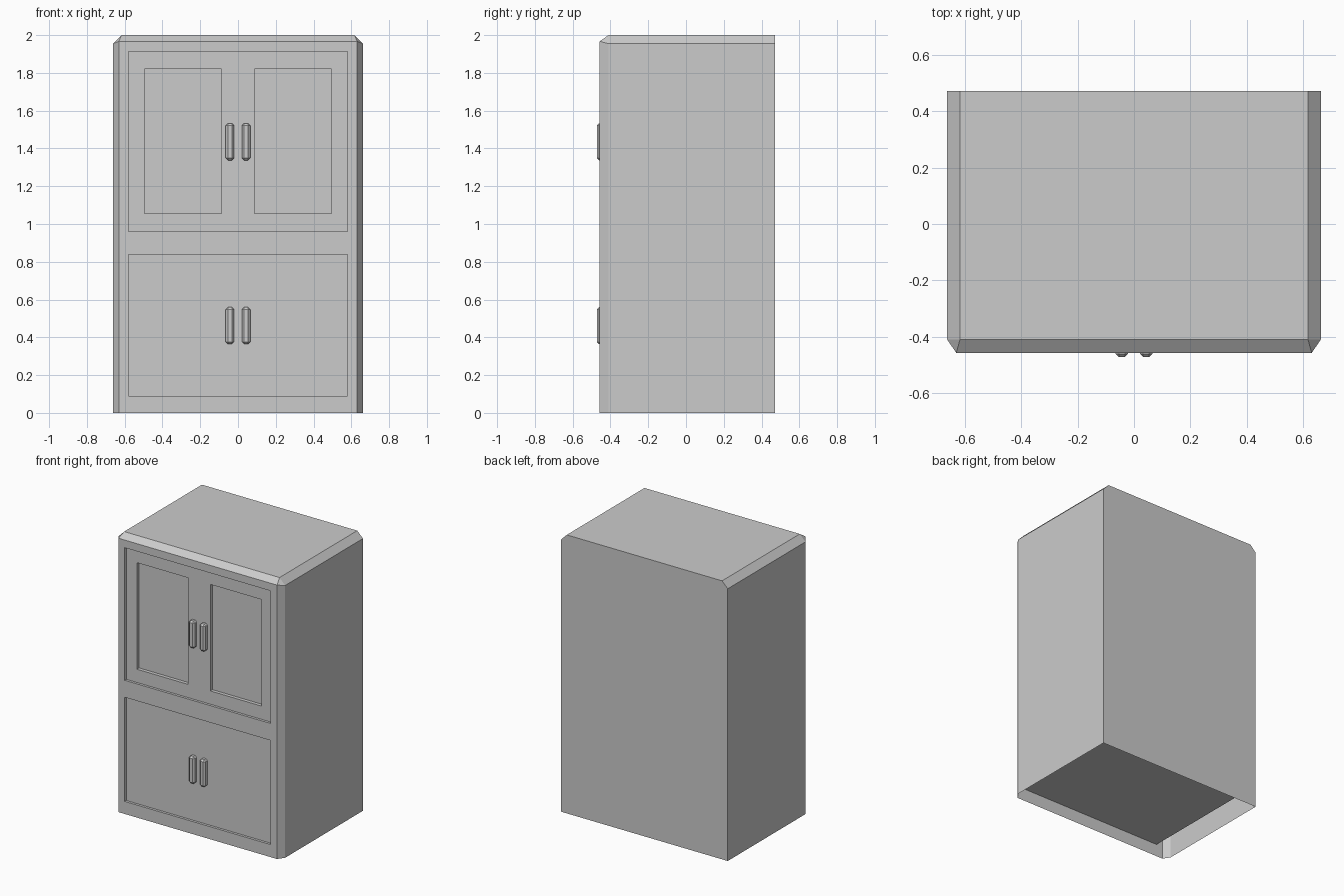
import bpy, bmesh
from mathutils import Matrix

cube = bpy.data.objects.get("Cube")
if cube:
    bpy.data.objects.remove(cube, do_unlink=True)

grey = bpy.data.materials.new("plain grey")
grey.use_nodes = True
grey.diffuse_color = (0.6, 0.6, 0.6, 1)
grey.node_tree.nodes["Principled BSDF"].inputs["Base Color"].default_value = (0.6, 0.6, 0.6, 1)

FRONT, SHOULDER, BACK = -0.457, -0.41, 0.472   # depths of the carcass
PANEL = FRONT + 0.018                          # sunken door face
GLAZING = PANEL + 0.025                        # sunken upper door fields


def add_object(name, bm):
    mesh = bpy.data.meshes.new(name)
    bm.to_mesh(mesh)
    bm.free()
    mesh.materials.append(grey)
    obj = bpy.data.objects.new(name, mesh)
    bpy.context.collection.objects.link(obj)
    return obj


def face(bm, *points):
    return bm.faces.new([bm.verts.new(p) for p in points])


def framed_wall(bm, xs, zs, y, holes, depth):
    """Front-facing grid wall whose hole rectangles get sides going back to depth."""
    for x0, x1 in zip(xs, xs[1:]):
        for z0, z1 in zip(zs, zs[1:]):
            if not any(a <= x0 and x1 <= b and c <= z0 and z1 <= d for a, b, c, d in holes):
                face(bm, (x0, y, z0), (x1, y, z0), (x1, y, z1), (x0, y, z1))
    for a, b, c, d in holes:
        ring = [(a, c), (b, c), (b, d), (a, d)]
        for (xa, za), (xb, zb) in zip(ring, ring[1:] + ring[:1]):
            face(bm, (xa, y, za), (xb, y, zb), (xb, depth, zb), (xa, depth, za))


def finish(bm):
    bmesh.ops.remove_doubles(bm, verts=bm.verts, dist=0.0005)
    bmesh.ops.dissolve_limit(bm, angle_limit=0.01, verts=bm.verts, edges=bm.edges)


# Carcass: open-bottomed shell with chamfered front and top edges
lower = (-0.58, 0.58, 0.09, 0.838)
upper = (-0.58, 0.58, 0.96, 1.912)
bm = bmesh.new()
framed_wall(bm, [-0.63, -0.58, 0.58, 0.63], [0, 0.09, 0.838, 0.96, 1.912, 1.967],
            FRONT, [lower, upper], PANEL)
for s in (-1, 1):
    side, edge, crown = s * 0.662, s * 0.63, s * 0.617
    front_top, side_top, top = (edge, FRONT, 1.967), (side, SHOULDER, 1.955), (crown, SHOULDER, 2)
    back_top, back_crown = (side, BACK, 1.955), (crown, BACK, 2)
    parts = [
        [(edge, FRONT, 0), (side, SHOULDER, 0), side_top, front_top],
        [(side, SHOULDER, 0), (side, BACK, 0), back_top, side_top],
        [side_top, back_top, back_crown, top],
        [front_top, side_top, top],
    ]
    for points in parts:
        face(bm, *(points if s > 0 else points[::-1]))
face(bm, (-0.63, FRONT, 1.967), (0.63, FRONT, 1.967), (0.617, SHOULDER, 2), (-0.617, SHOULDER, 2))
face(bm, (-0.617, SHOULDER, 2), (0.617, SHOULDER, 2), (0.617, BACK, 2), (-0.617, BACK, 2))
face(bm, (0.662, BACK, 0), (-0.662, BACK, 0), (-0.662, BACK, 1.955),
     (-0.617, BACK, 2), (0.617, BACK, 2), (0.662, BACK, 1.955))
finish(bm)
add_object("cabinet_shell", bm)

# Floor of the lower compartment, seen through the open base
bm = bmesh.new()
face(bm, (-0.58, BACK, 0.09), (0.58, BACK, 0.09), (0.58, FRONT, 0.09), (-0.58, FRONT, 0.09))
add_object("compartment_floor", bm)

# Lower doors: one plain sunken panel
bm = bmesh.new()
a, b, c, d = lower
face(bm, (a, PANEL, c), (b, PANEL, c), (b, PANEL, d), (a, PANEL, d))
add_object("lower_doors", bm)

# Upper doors: panel with two sunken fields
bm = bmesh.new()
fields = [(-0.495, -0.088, 1.055, 1.82), (0.088, 0.495, 1.055, 1.82)]
framed_wall(bm, [-0.58, -0.495, -0.088, 0.088, 0.495, 0.58], [0.96, 1.055, 1.82, 1.912],
            PANEL, fields, GLAZING)
for a, b, c, d in fields:
    face(bm, (a, GLAZING, c), (b, GLAZING, c), (b, GLAZING, d), (a, GLAZING, d))
finish(bm)
add_object("upper_doors", bm)

# Handles: chamfered bars
for row, z in (("lower", 0.462), ("upper", 1.435)):
    for hand, x in (("right", -0.043), ("left", 0.043)):
        bm = bmesh.new()
        bmesh.ops.create_cube(bm, size=1, matrix=Matrix.Diagonal((0.045, 0.05, 0.196, 1)))
        bmesh.ops.bevel(bm, geom=bm.edges[:], offset=0.012, segments=1, affect='EDGES')
        handle = add_object(f"{row}_{hand}_handle", bm)
        handle.location = (x, -0.447, z)
